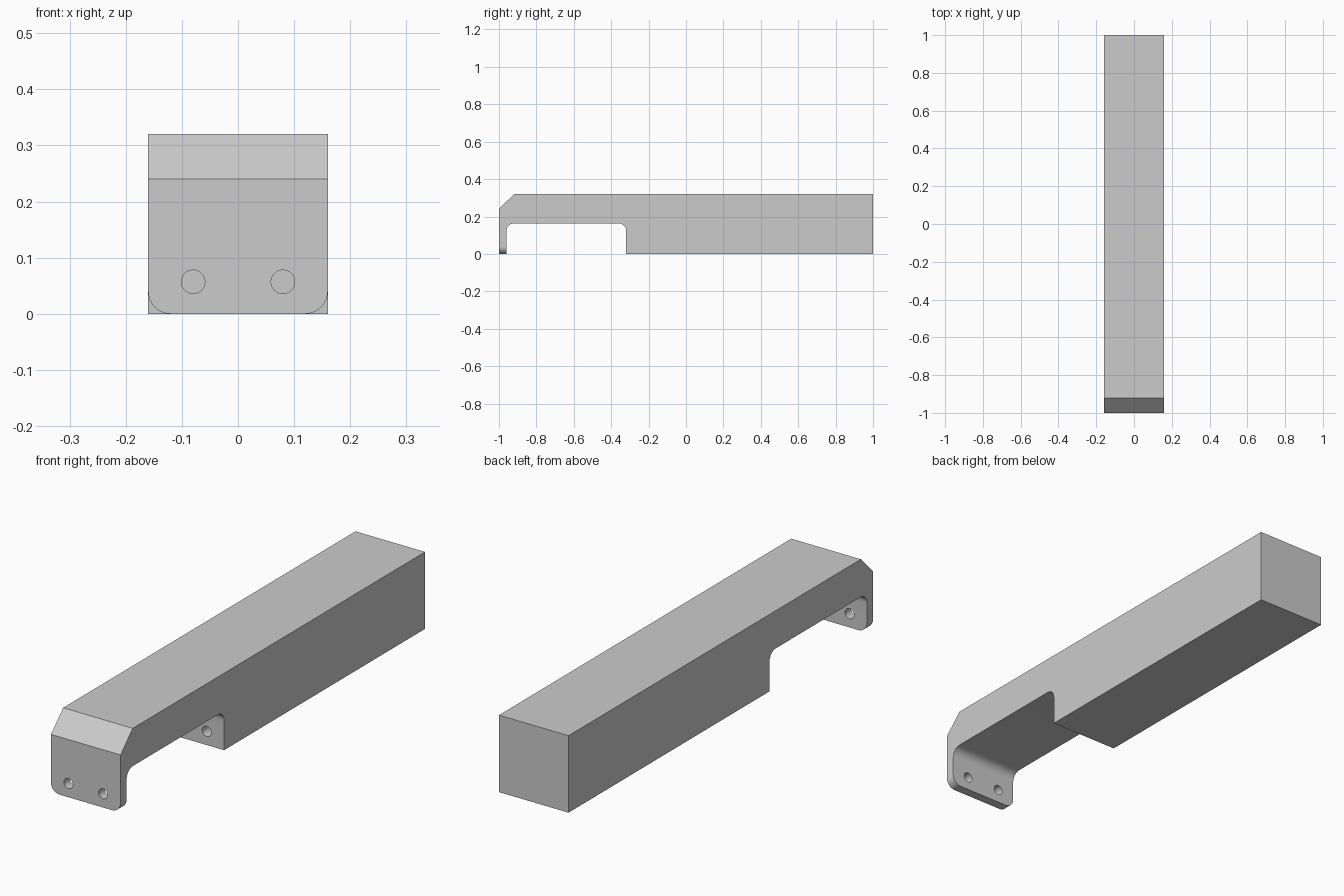
import bpy, bmesh, math
from mathutils import Matrix

if "Cube" in bpy.data.objects:
    bpy.data.objects.remove(bpy.data.objects["Cube"])

HALF_W = 0.16
FILLET = 0.04
NOTCH_TOP = 0.163


def arc(cy, cz, start, end, steps=10):
    """Points of a fillet in the y-z plane."""
    angles = [math.radians(start + (end - start) * i / steps) for i in range(steps + 1)]
    return [(cy + FILLET * math.cos(a), cz + FILLET * math.sin(a)) for a in angles]


def add_object(name, bm):
    bmesh.ops.recalc_face_normals(bm, faces=bm.faces[:])
    mesh = bpy.data.meshes.new(name)
    bm.to_mesh(mesh)
    bm.free()
    obj = bpy.data.objects.new(name, mesh)
    bpy.context.collection.objects.link(obj)
    return obj


# Side profile: chamfered bar with a filleted notch behind the front lip
profile = [(-1, 0), (-1, 0.24), (-0.92, 0.32), (1, 0.32), (1, 0), (-0.32, 0)]
profile += arc(-0.32 - FILLET, NOTCH_TOP - FILLET, 0, 90)
profile += arc(-0.96 + FILLET, NOTCH_TOP - FILLET, 90, 180)
profile += [(-0.96, 0)]

bm = bmesh.new()
face = bm.faces.new([bm.verts.new((-HALF_W, y, z)) for y, z in profile])
ext = bmesh.ops.extrude_face_region(bm, geom=[face])
moved = [v for v in ext["geom"] if isinstance(v, bmesh.types.BMVert)]
bmesh.ops.translate(bm, verts=moved, vec=(2 * HALF_W, 0, 0))

# Rounded lower corners of the lip
corners = [e for e in bm.edges
           if all(v.co.y < -0.95 and v.co.z < 0.001 for v in e.verts)
           and abs(e.verts[0].co.x - e.verts[1].co.x) < 0.001]
bmesh.ops.bevel(bm, geom=corners, offset=FILLET, offset_type='OFFSET',
                segments=10, profile=0.5, affect='EDGES')
body = add_object("handle_body", bm)

# Screw holes through the lip and into the block behind it
bm = bmesh.new()
for x in (-0.08, 0.08):
    place = Matrix.Translation((x, -0.61, 0.057)) @ Matrix.Rotation(math.pi / 2, 4, 'X')
    bmesh.ops.create_cone(bm, cap_ends=True, segments=40, radius1=0.021,
                          radius2=0.021, depth=0.98, matrix=place)
cutter = add_object("screw_hole_cutter", bm)
cutter.hide_render = True

mod = body.modifiers.new("screw_holes", 'BOOLEAN')
mod.operation = 'DIFFERENCE'
mod.solver = 'EXACT'
mod.object = cutter
bpy.context.view_layer.objects.active = body
body.select_set(True)
bpy.ops.object.modifier_apply(modifier=mod.name)
bpy.data.objects.remove(cutter)

bpy.ops.object.shade_smooth_by_angle(angle=math.radians(30))
